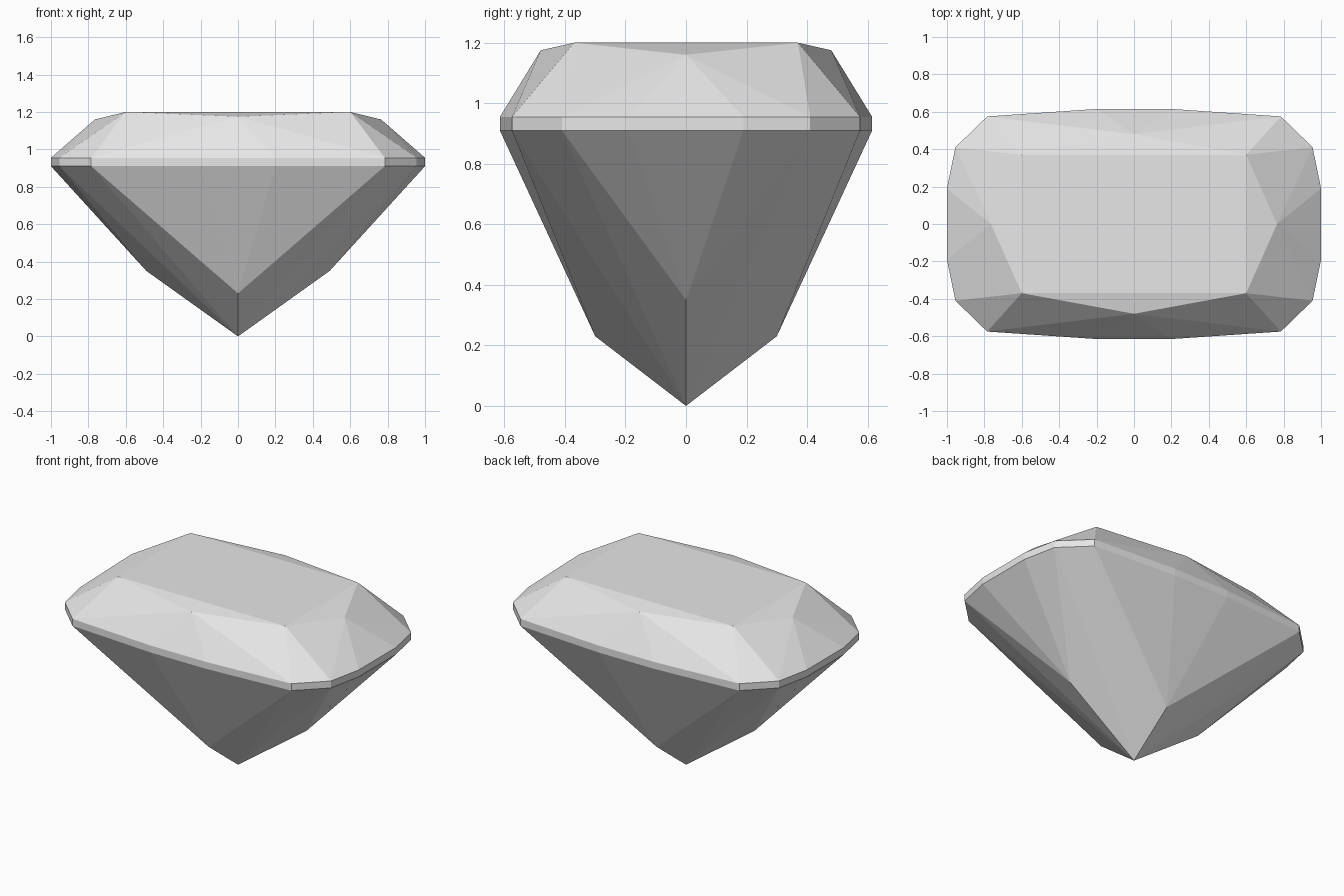
import bpy
import bmesh

cube = bpy.data.objects.get("Cube")
if cube:
    bpy.data.objects.remove(cube, do_unlink=True)

# Gem material
gray = bpy.data.materials.new("pale_gray")
gray.use_nodes = True
color = (0.8, 0.8, 0.8, 1.0)
gray.diffuse_color = color
gray.node_tree.nodes["Principled BSDF"].inputs["Base Color"].default_value = color

GIRDLE_LOW, GIRDLE_TOP = 0.91, 0.955
# One quarter of the girdle outline, from the long side round to the short side
OUTLINE = [(0.2, 0.615), (0.785, 0.575), (0.955, 0.41), (1.0, 0.19)]
TABLE = (0.6, 0.37, 1.2)
LONG_STAR, SHORT_STAR = (0, 0.48, 1.175), (0.765, 0, 1.16)
LONG_KEEL, SHORT_KEEL = (0, 0.3, 0.23), (0.49, 0, 0.35)
CULET = (0, 0, 0)

bm = bmesh.new()


def facet(points, sx=1, sy=1):
    bm.faces.new([bm.verts.new((x * sx, y * sy, z)) for x, y, z in points])


def flip(point, axis):
    return tuple(-c if i == axis else c for i, c in enumerate(point))


top = [(x, y, GIRDLE_TOP) for x, y in OUTLINE]
low = [(x, y, GIRDLE_LOW) for x, y in OUTLINE]

# Facets that repeat in each quarter
for sx in (1, -1):
    for sy in (1, -1):
        crown = [(LONG_STAR, top[0], top[1]), (LONG_STAR, top[1], TABLE),
                 (TABLE, top[1], top[2]), (TABLE, top[2], SHORT_STAR),
                 (SHORT_STAR, top[2], top[3])]
        pavilion = [(LONG_KEEL, low[0], low[1]), (LONG_KEEL, low[1], CULET),
                    (CULET, low[1], low[2]), (CULET, low[2], SHORT_KEEL),
                    (SHORT_KEEL, low[2], low[3])]
        girdle = [(top[i], top[i + 1], low[i + 1], low[i]) for i in range(3)]
        for points in crown + pavilion + girdle:
            facet(points, sx, sy)

# Facets that straddle the middle of each side
for axis, end, star, keel in ((0, 0, LONG_STAR, LONG_KEEL),
                              (1, 3, SHORT_STAR, SHORT_KEEL)):
    t, b = top[end], low[end]
    for s in (1, -1):
        signs = (1, s) if axis == 0 else (s, 1)
        facet((star, t, flip(t, axis)), *signs)
        facet((star, TABLE, flip(TABLE, axis)), *signs)
        facet((keel, b, flip(b, axis)), *signs)
        facet((t, flip(t, axis), flip(b, axis), b), *signs)

# Flat table on top
facet([TABLE, flip(TABLE, 0), flip(flip(TABLE, 0), 1), flip(TABLE, 1)])

bmesh.ops.remove_doubles(bm, verts=bm.verts, dist=0.0005)
bmesh.ops.recalc_face_normals(bm, faces=bm.faces)
mesh = bpy.data.meshes.new("cut_gem")
bm.to_mesh(mesh)
bm.free()
mesh.materials.append(gray)
gem = bpy.data.objects.new("cut_gem", mesh)
bpy.context.collection.objects.link(gem)
